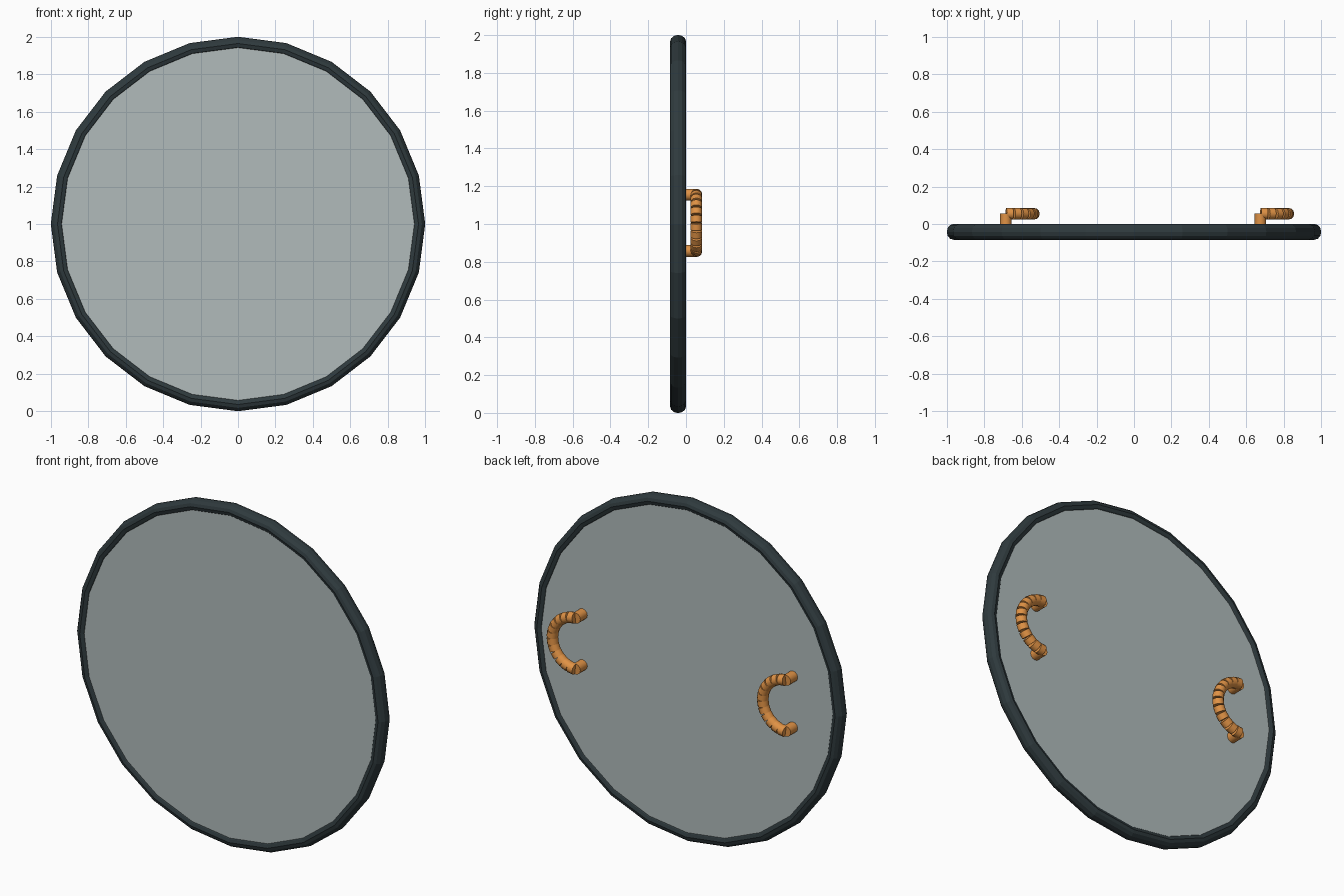
import bpy, bmesh
from math import pi, sin, cos
from mathutils import Vector, Matrix

if "Cube" in bpy.data.objects:
    bpy.data.objects.remove(bpy.data.objects["Cube"])


def material(name, color):
    m = bpy.data.materials.new(name)
    m.diffuse_color = color
    m.use_nodes = True
    m.node_tree.nodes["Principled BSDF"].inputs["Base Color"].default_value = m.diffuse_color
    return m


def finish(bm, name, mat, smooth=False):
    bmesh.ops.recalc_face_normals(bm, faces=bm.faces)
    mesh = bpy.data.meshes.new(name)
    bm.to_mesh(mesh)
    bm.free()
    mesh.materials.append(mat)
    obj = bpy.data.objects.new(name, mesh)
    bpy.context.collection.objects.link(obj)
    if smooth:
        bpy.ops.object.select_all(action='DESELECT')
        obj.select_set(True)
        bpy.context.view_layer.objects.active = obj
        bpy.ops.object.shade_smooth_by_angle(angle=pi / 4)
    return obj


def add_cylinder(bm, center, direction, radius, length, sides=12):
    rot = Vector(direction).to_track_quat('Z', 'Y').to_matrix().to_4x4()
    bmesh.ops.create_cone(bm, cap_ends=True, segments=sides, radius1=radius, radius2=radius,
                          depth=length, matrix=Matrix.Translation(center) @ rot)


dark = material("dark_rim", (0.028, 0.042, 0.047, 1))
glass = material("clear_panel", (0.44, 0.50, 0.50, 0.6))
orange = material("orange_grip", (0.75, 0.29, 0.06, 1))

SIDES, Y_MID = 24, -0.042

# Rim: twelve-sided section swept round a 24-sided ring
N = 12
bm = bmesh.new()
rings = []
for i in range(SIDES):
    a = 2 * pi * i / SIDES
    ring = []
    for j in range(N):
        b = 2 * pi * j / N
        r = 0.965 + 0.036 * cos(b)
        ring.append(bm.verts.new((r * cos(a), Y_MID + 0.0425 * sin(b), 1 + r * sin(a))))
    rings.append(ring)
for i in range(SIDES):
    p, q = rings[i], rings[(i + 1) % SIDES]
    for j in range(N):
        n = (j + 1) % N
        bm.faces.new((p[j], p[n], q[n], q[j]))
finish(bm, "shield_rim", dark)

# Thick see-through panel filling the rim
bm = bmesh.new()
add_cylinder(bm, (0, Y_MID, 1), (0, 1, 0), 0.955, 0.064, SIDES)
finish(bm, "shield_panel", glass)

# Two segmented C-shaped handles, each on a pair of pegs
R, TUBE, SEGS, ZC, YH, Y_IN = 0.149, 0.031, 12, 1.006, 0.055, -0.02
for name, x in (("left_handle", -0.685), ("right_handle", 0.676)):
    bm = bmesh.new()
    for i in range(SEGS):
        a = -pi / 2 + pi * (i + 0.5) / SEGS
        add_cylinder(bm, (x + R * cos(a), YH, ZC + R * sin(a)), (-sin(a), 0, cos(a)),
                     TUBE, 0.9 * R * pi / SEGS)
    for s in (-1, 1):
        add_cylinder(bm, (x, (YH + Y_IN) / 2, ZC + s * R), (0, 1, 0), TUBE, YH - Y_IN)
    finish(bm, name, orange, True)
